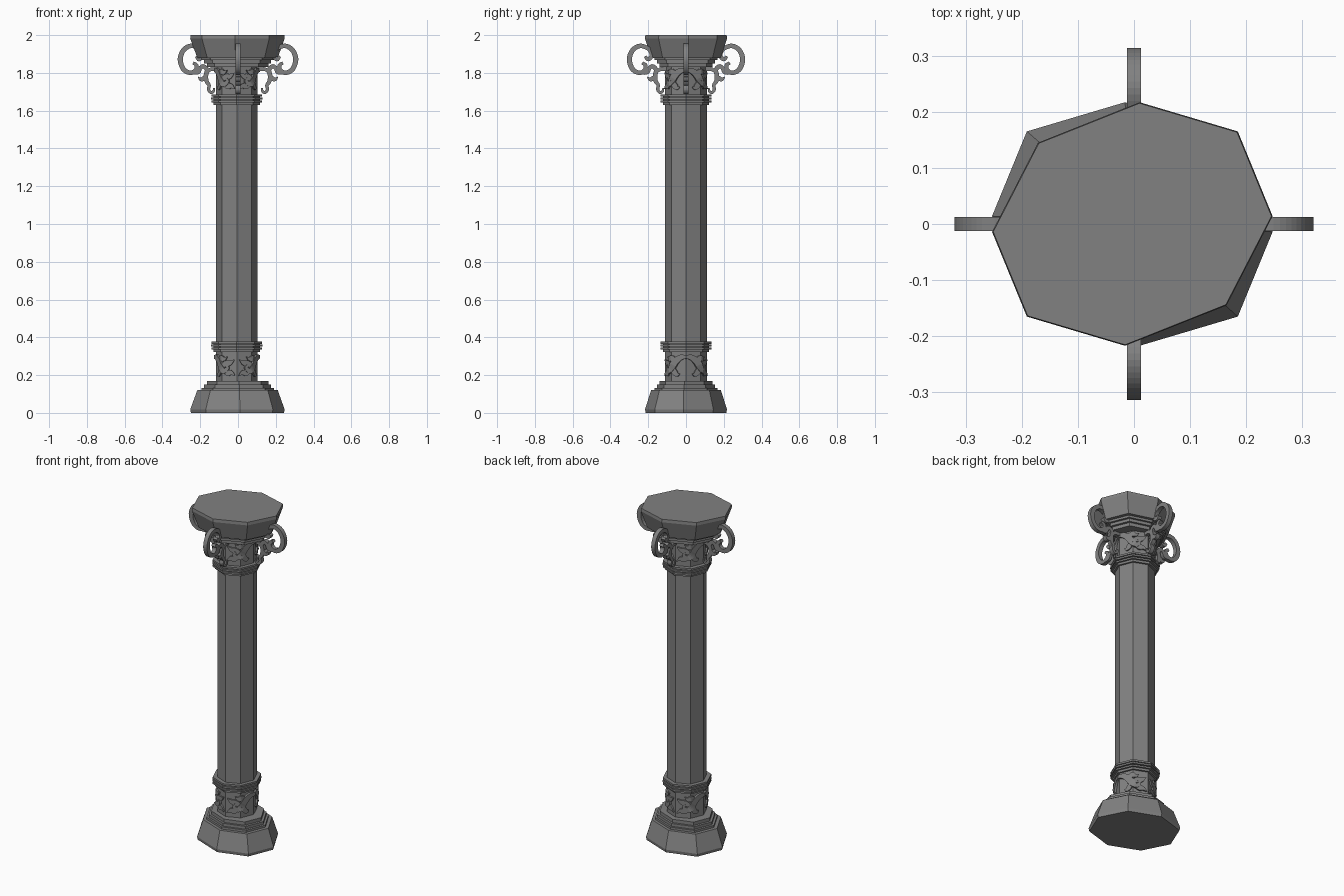
import bpy, bmesh
from math import sin, cos, pi
from mathutils import Vector

if "Cube" in bpy.data.objects:
    bpy.data.objects.remove(bpy.data.objects["Cube"])

# Dark grey stone
stone = bpy.data.materials.new("dark_stone")
stone.diffuse_color = (0.22, 0.22, 0.22, 1)
stone.use_nodes = True
stone.node_tree.nodes["Principled BSDF"].inputs["Base Color"].default_value = stone.diffuse_color


def finish(name, bm):
    bmesh.ops.recalc_face_normals(bm, faces=bm.faces)
    me = bpy.data.meshes.new(name)
    bm.to_mesh(me)
    bm.free()
    me.materials.append(stone)
    ob = bpy.data.objects.new(name, me)
    bpy.context.collection.objects.link(ob)
    return ob


def loft(name, outline, profile, flip=False):
    """Stack scaled copies of an outline along a (radius, z) profile; flip turns it upside down."""
    bm = bmesh.new()
    s = 1 if flip else -1
    rings = [[bm.verts.new((x * r, s * y * r, 2 - z if flip else z)) for x, y in outline]
             for r, z in profile]
    n = len(outline)
    for a, b in zip(rings, rings[1:]):
        for i in range(n):
            j = (i + 1) % n
            bm.faces.new((a[i], a[j], b[j], b[i]))
    bm.faces.new(rings[0])
    bm.faces.new(rings[-1])
    return finish(name, bm)


def smooth_path(pts, steps=5):
    """Catmull-Rom through (u, v, width) points."""
    p = [Vector(q) for q in pts]
    p = [2 * p[0] - p[1]] + p + [2 * p[-1] - p[-2]]
    out = []
    for i in range(1, len(p) - 2):
        a, b, c, d = p[i - 1:i + 3]
        for k in range(steps):
            t = k / steps
            out.append(0.5 * (2 * b + (c - a) * t + (2 * a - 5 * b + 4 * c - d) * t * t
                              + (3 * b - a - 3 * c + d) * t ** 3))
    out.append(p[-2])
    return out


def ribbon(bm, pts, depth0, depth1, place):
    """Sweep a tapering rectangular band along a path; place() maps (u, v, w) to 3D."""
    path = smooth_path(pts)
    rings = []
    for i, q in enumerate(path):
        d = path[min(i + 1, len(path) - 1)] - path[max(i - 1, 0)]
        n = Vector((-d.y, d.x)).normalized() * max(q.z, 0.001) / 2
        corners = ((1, depth0), (1, depth1), (-1, depth1), (-1, depth0))
        rings.append([bm.verts.new(place(q.x + s * n.x, q.y + s * n.y, w)) for s, w in corners])
    for a, b in zip(rings, rings[1:]):
        for i in range(4):
            j = (i + 1) % 4
            bm.faces.new((a[i], a[j], b[j], b[i]))
    bm.faces.new(rings[0])
    bm.faces.new(rings[-1])


# Outlines: slightly skewed wide octagon for the ends, regular octagon for the shaft
half = [(0.250, -0.014), (0.188, -0.165), (0.013, -0.217), (-0.168, -0.145)]
end_outline = [(x / 0.25 - 0.012, y / 0.25) for x, y in half] + \
              [(-x / 0.25 - 0.012, -y / 0.25) for x, y in half]
end_outline = [(x, -y) for x, y in end_outline]
CX, R = -0.006, 0.110
octagon = [(cos(i * pi / 4) + CX / R, sin(i * pi / 4)) for i in range(8)]

# Stepped foot and its upside-down twin at the top
steps = [(0.246, 0), (0.25, 0.018), (0.213, 0.12), (0.192, 0.12), (0.192, 0.133),
         (0.178, 0.133), (0.178, 0.15), (0.163, 0.15), (0.163, 0.17), (0.1, 0.17)]
loft("foot", end_outline, steps)
loft("capital_block", end_outline, [(0.248, 0)] + steps[1:], flip=True)

# Shaft running between the blocks
loft("shaft", octagon, [(R, 0.16), (R, 1.84)])

# Banded collars
collar = [(0.10, 0.0), (0.122, 0.0), (0.122, 0.013), (0.134, 0.013), (0.134, 0.023),
          (0.122, 0.023), (0.122, 0.029), (0.136, 0.029), (0.136, 0.039), (0.122, 0.039),
          (0.122, 0.044), (0.134, 0.044), (0.134, 0.055), (0.10, 0.055)]
for name, z0 in (("lower_collar", 0.322), ("upper_collar", 1.63)):
    loft(name, octagon, [(r, z + z0) for r, z in collar])

# Scroll brackets around the capital
big_scroll = [(0.222, 1.888, .014), (0.207, 1.872, .022), (0.188, 1.892, .022),
              (0.203, 1.926, .022), (0.248, 1.943, .024), (0.288, 1.921, .026),
              (0.306, 1.872, .027), (0.289, 1.820, .026), (0.252, 1.800, .023),
              (0.225, 1.815, .021), (0.220, 1.840, .021), (0.238, 1.853, .016)]
small_scroll = [(0.250, 1.799, .016), (0.212, 1.803, .022), (0.200, 1.825, .022),
                (0.182, 1.835, .022), (0.164, 1.815, .024), (0.170, 1.785, .024),
                (0.166, 1.755, .022), (0.153, 1.735, .018), (0.156, 1.712, .017),
                (0.144, 1.696, .015), (0.130, 1.702, .014), (0.126, 1.72, .010)]
leaf_tip = [(0.166, 1.79, .010), (0.18, 1.772, .024), (0.197, 1.766, .020), (0.212, 1.78, .002)]
root = [(0.168, 1.80, .014), (0.14, 1.82, .02), (0.10, 1.82, .02)]
for k, side in enumerate(("right", "back", "left", "front")):
    c, s = cos(k * pi / 2), sin(k * pi / 2)
    inset = 0.006 * (k % 2)
    bm = bmesh.new()
    for path in (big_scroll, small_scroll, leaf_tip, root):
        ribbon(bm, path, -0.0125, 0.0125,
               lambda u, v, w: ((u - inset) * c - w * s, (u - inset) * s + w * c, v))
    finish(f"{side}_scroll", bm)


# Leaf reliefs wrapped on the faceted neck: u is arc length, v height, w depth
def on_neck(side, mirror, z0):
    def place(u, v, w):
        a = mirror * u / R + side
        r = R * cos(pi / 8) / cos(a % (pi / 4) - pi / 8) + w
        return (CX + r * cos(a), r * sin(a), z0 + v)
    return place


stem = [(0.0, 0.120, .018), (0.03, 0.116, .030), (0.058, 0.095, .036), (0.078, 0.066, .036),
        (0.1, 0.045, .028), (0.122, 0.06, .018), (0.115, 0.078, .008)]
leaves = [
    [(0.055, 0.1, .014), (0.08, 0.112, .030), (0.1, 0.108, .022), (0.118, 0.12, .002)],
    [(0.082, 0.066, .014), (0.11, 0.082, .032), (0.135, 0.088, .026), (0.16, 0.105, .002)],
    [(0.095, 0.05, .014), (0.12, 0.036, .032), (0.142, 0.035, .024), (0.163, 0.02, .002)],
    [(0.075, 0.066, .014), (0.065, 0.04, .030), (0.05, 0.026, .022), (0.035, 0.03, .002)],
]
for name, z0 in (("lower_leaves", 0.177), ("upper_leaves", 1.695)):
    bm = bmesh.new()
    for side in (0, pi):
        for mirror in (1, -1):
            place = on_neck(side, mirror, z0)
            ribbon(bm, stem, -0.01, 0.012, place)
            for leaf in leaves:
                ribbon(bm, leaf, -0.01, 0.009, place)
    finish(name, bm)
